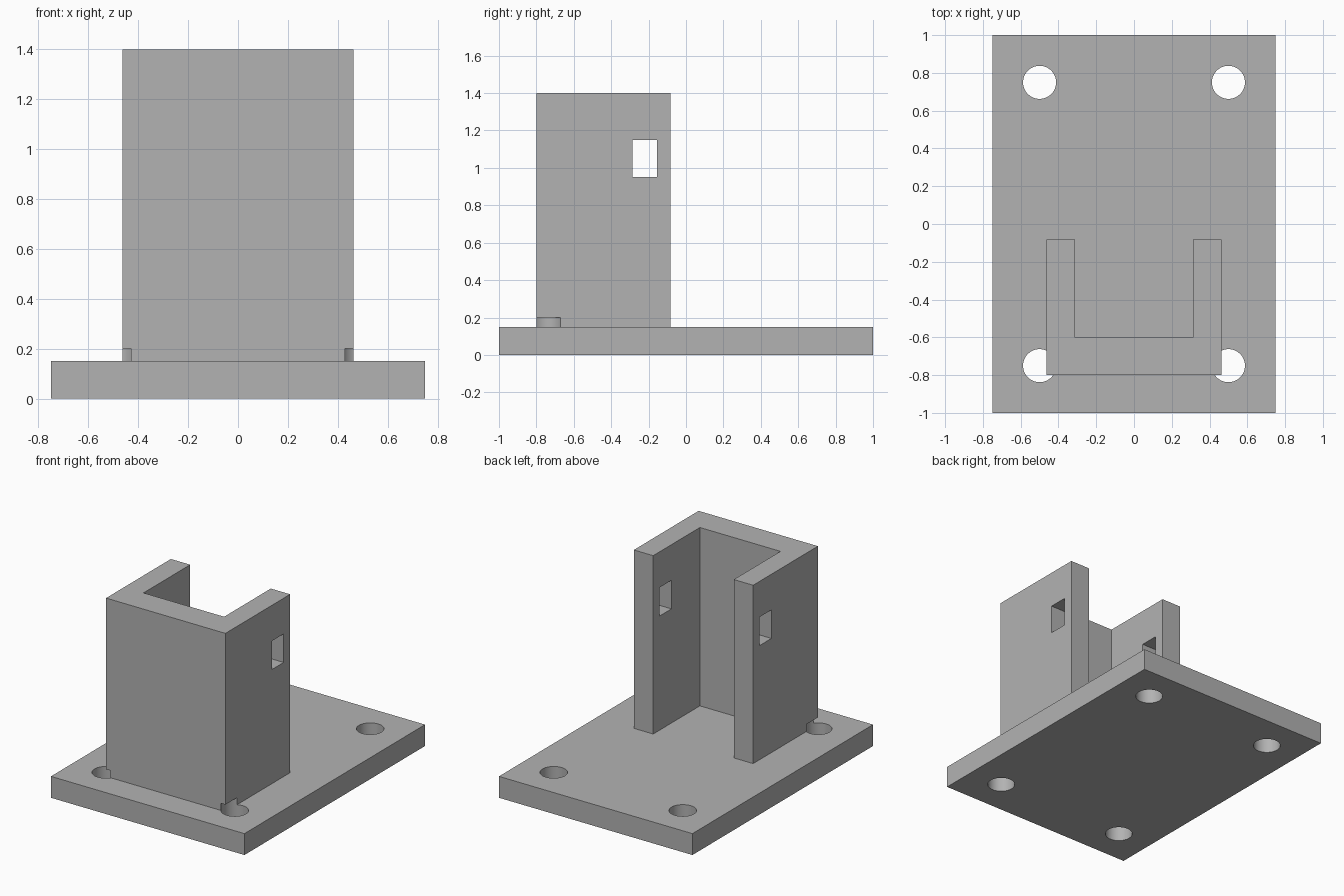
import bpy
import bmesh
import math
from mathutils import Matrix, Vector

cube = bpy.data.objects.get("Cube")
if cube:
    bpy.data.objects.remove(cube, do_unlink=True)

grey = bpy.data.materials.new("plain grey")
grey.use_nodes = True
grey.diffuse_color = (0.448, 0.448, 0.448, 1)
grey.node_tree.nodes["Principled BSDF"].inputs["Base Color"].default_value = grey.diffuse_color


def add_object(name, bm):
    bmesh.ops.recalc_face_normals(bm, faces=bm.faces[:])
    mesh = bpy.data.meshes.new(name)
    bm.to_mesh(mesh)
    bm.free()
    mesh.materials.append(grey)
    obj = bpy.data.objects.new(name, mesh)
    bpy.context.collection.objects.link(obj)
    return obj


def box(name, low, high):
    low, high = Vector(low), Vector(high)
    bm = bmesh.new()
    place = Matrix.Translation((low + high) / 2) @ Matrix.Diagonal((*(high - low), 1))
    bmesh.ops.create_cube(bm, size=1, matrix=place)
    return add_object(name, bm)


def prism(name, outline, bottom, top):
    bm = bmesh.new()
    face = bm.faces.new([bm.verts.new((x, y, bottom)) for x, y in outline])
    walls = bmesh.ops.extrude_face_region(bm, geom=[face], use_keep_orig=True)
    verts = [v for v in walls["geom"] if isinstance(v, bmesh.types.BMVert)]
    bmesh.ops.translate(bm, verts=verts, vec=(0, 0, top - bottom))
    return add_object(name, bm)


def cylinder(name, x, y, radius, bottom, top):
    bm = bmesh.new()
    bmesh.ops.create_cone(bm, cap_ends=True, segments=64, radius1=radius, radius2=radius,
                          depth=top - bottom,
                          matrix=Matrix.Translation((x, y, (bottom + top) / 2)))
    return add_object(name, bm)


def combine(target, tool, operation):
    tool.hide_render = True
    mod = target.modifiers.new(tool.name, "BOOLEAN")
    mod.operation, mod.solver, mod.object = operation, "EXACT", tool
    bpy.context.view_layer.objects.active = target
    bpy.ops.object.modifier_apply(modifier=mod.name)
    bpy.data.objects.remove(tool, do_unlink=True)


# Base plate with a U-shaped post rooted in it
bracket = box("post_bracket", (-0.75, -1, 0), (0.75, 1, 0.15))
half = [(0.4625, -0.8), (0.4625, -0.083), (0.3125, -0.083), (0.3125, -0.6)]
channel = half + [(-x, y) for x, y in reversed(half)]
combine(bracket, prism("channel_post", channel, 0.05, 1.4), "UNION")

# Screw holes, the front pair also notching the foot of the post
for x in (-0.5, 0.5):
    for y in (-0.75, 0.75):
        combine(bracket, cylinder("screw_hole", x, y, 0.0875, -0.1, 0.2), "DIFFERENCE")

# Rectangular slot through both side walls
combine(bracket, box("pin_slot", (-0.6, -0.285, 0.95), (0.6, -0.155, 1.15)), "DIFFERENCE")

# Smooth hole walls with crisp edges elsewhere
bpy.ops.object.select_all(action="DESELECT")
bracket.select_set(True)
bpy.context.view_layer.objects.active = bracket
bpy.ops.object.shade_smooth_by_angle(angle=math.radians(30))
